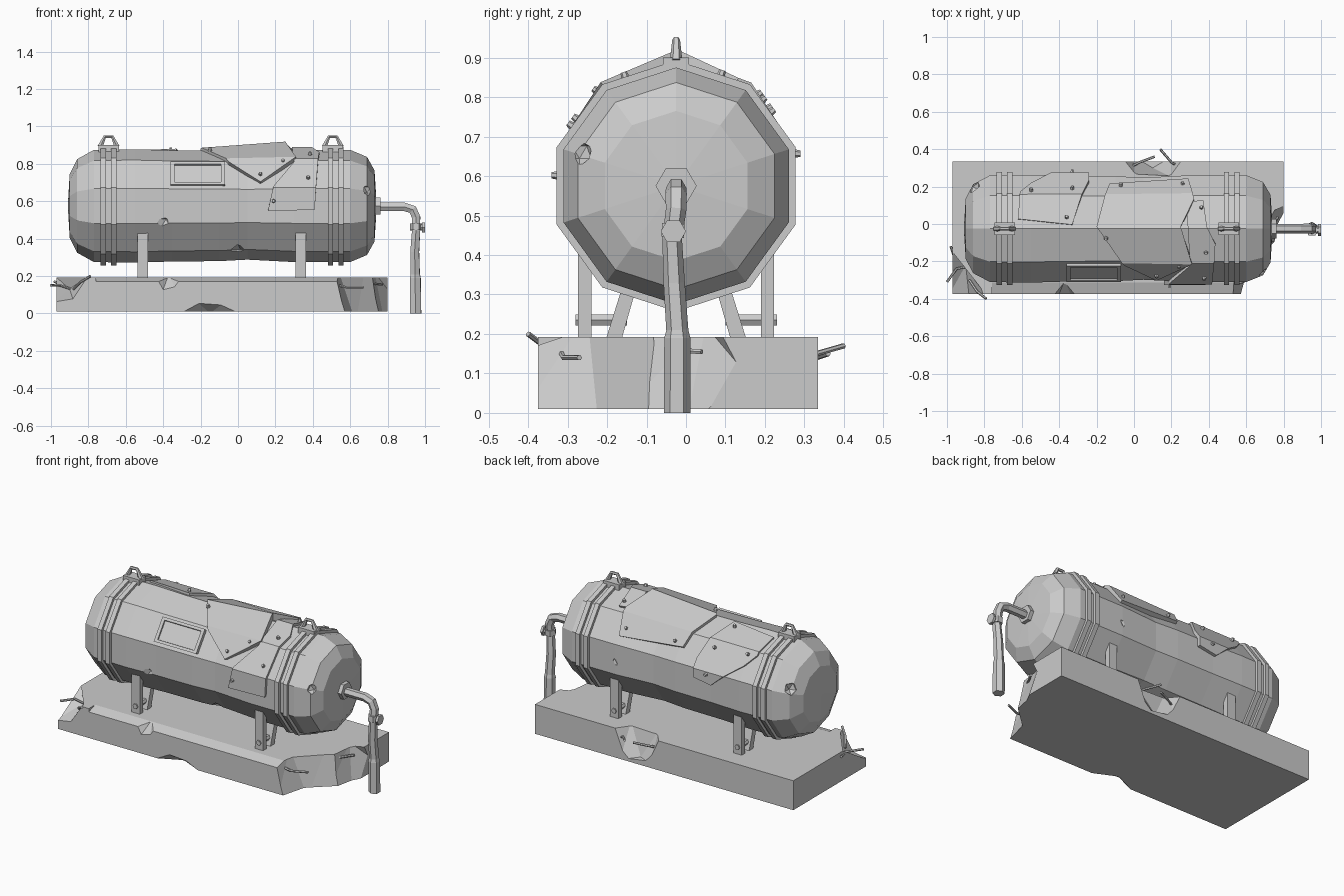
import bpy, bmesh
from math import sin, cos, radians
from mathutils import Vector, Matrix

if "Cube" in bpy.data.objects:
    bpy.data.objects.remove(bpy.data.objects["Cube"])

CY, CZ, R = -0.025, 0.575, 0.305   # tank axis and radius
grey = bpy.data.materials.new("plain grey")
grey.use_nodes = True
grey.diffuse_color = (0.6, 0.6, 0.6, 1)
grey.node_tree.nodes["Principled BSDF"].inputs["Base Color"].default_value = (0.6, 0.6, 0.6, 1)


def add(name, bm):
    bmesh.ops.recalc_face_normals(bm, faces=bm.faces[:])
    me = bpy.data.meshes.new(name)
    bm.to_mesh(me)
    bm.free()
    me.materials.append(grey)
    ob = bpy.data.objects.new(name, me)
    bpy.context.scene.collection.objects.link(ob)
    return ob


def hull(name, pts):
    bm = bmesh.new()
    for p in pts:
        bm.verts.new(p)
    res = bmesh.ops.convex_hull(bm, input=bm.verts[:])
    junk = {g for g in res["geom_interior"] + res["geom_unused"] if isinstance(g, bmesh.types.BMVert)}
    bmesh.ops.delete(bm, geom=list(junk), context='VERTS')
    return add(name, bm)


def bar(name, yz, x0, x1):
    return hull(name, [(x, y, z) for x in (x0, x1) for y, z in yz])


def bake(ob):
    dg = bpy.context.evaluated_depsgraph_get()
    me = bpy.data.meshes.new_from_object(ob.evaluated_get(dg))
    ob.modifiers.clear()
    ob.data = me


def cut(ob, cutters):
    for c in cutters:
        m = ob.modifiers.new("chip", 'BOOLEAN')
        m.operation, m.solver, m.object = 'DIFFERENCE', 'EXACT', c
    bake(ob)
    for c in cutters:
        bpy.data.objects.remove(c)


def lathe(name, profile, closed=False):
    """Ten-sided body of revolution from (x, radius) points."""
    bm = bmesh.new()
    vs = [bm.verts.new((x, CY, CZ + r)) for x, r in profile]
    pairs = list(zip(vs, vs[1:])) + ([(vs[-1], vs[0])] if closed else [])
    edges = [bm.edges.new(p) for p in pairs]
    bmesh.ops.spin(bm, geom=vs + edges, cent=(0, CY, CZ), axis=(1, 0, 0),
                   angle=radians(360), steps=10)
    bmesh.ops.remove_doubles(bm, verts=bm.verts[:], dist=0.0005)
    return add(name, bm)


def tube(name, pts, radii):
    cu = bpy.data.curves.new(name, 'CURVE')
    cu.dimensions, cu.bevel_depth, cu.bevel_resolution, cu.use_fill_caps = '3D', 1, 1, True
    sp = cu.splines.new('POLY')
    sp.points.add(len(pts) - 1)
    for i, p in enumerate(pts):
        sp.points[i].co = (*p, 1)
        sp.points[i].radius = radii[i] if isinstance(radii, list) else radii
    tmp = bpy.data.objects.new(name + "_path", cu)
    bpy.context.scene.collection.objects.link(tmp)
    me = bpy.data.meshes.new_from_object(tmp.evaluated_get(bpy.context.evaluated_depsgraph_get()))
    bpy.data.objects.remove(tmp)
    me.materials.clear()
    me.materials.append(grey)
    me.polygons.foreach_set("use_smooth", [False] * len(me.polygons))
    ob = bpy.data.objects.new(name, me)
    bpy.context.scene.collection.objects.link(ob)


def surf(x, a, r):
    """Point on the ten-sided shell at angle a (0 = back, 90 = top, 180 = front)."""
    d = (a + 18) % 36 - 18
    r *= cos(radians(18)) / cos(radians(d))
    return Vector((x, CY + r * cos(radians(a)), CZ + r * sin(radians(a))))


def patch(name, pts, r=R):
    """Plate folded over the shell from (x, angle, lift) points."""
    bm = bmesh.new()
    bm.faces.new([bm.verts.new((x, a / 100, lift)) for x, a, lift in pts])
    for k in range(-1, 6):
        bmesh.ops.bisect_plane(bm, geom=bm.verts[:] + bm.edges[:] + bm.faces[:], dist=1e-5,
                               plane_co=(0, (18 + 36 * k) / 100, 0), plane_no=(0, 1, 0))
    res = bmesh.ops.extrude_face_region(bm, geom=bm.faces[:], use_keep_orig=True)
    outer = {g for g in res["geom"] if isinstance(g, bmesh.types.BMVert)}
    for v in bm.verts:
        v.co = surf(v.co.x, v.co.y * 100, r + v.co.z if v in outer else r - 0.02)
    return add(name, bm)


def bolt(x, a, lift=0.016):
    bm = bmesh.new()
    n = radians(a - ((a + 18) % 36 - 18))
    rot = Vector((0, cos(n), sin(n))).to_track_quat('Z', 'Y').to_matrix().to_4x4()
    bmesh.ops.create_cone(bm, cap_ends=True, segments=6, radius1=0.012, radius2=0.008, depth=0.02,
                          matrix=Matrix.Translation(surf(x, a, R + lift)) @ rot)
    add("plate_bolt", bm)


def rock(p, r):
    bm = bmesh.new()
    bmesh.ops.create_icosphere(bm, subdivisions=1, radius=r, matrix=Matrix.Translation(p))
    return add("chip_cutter", bm)


# Tank shell with faceted end domes and a few dents
tank = lathe("tank_shell", [(-0.91, 0), (-0.9, 0.17), (-0.86, 0.25), (-0.77, 0.3), (-0.55, 0.303),
                            (-0.35, 0.297), (-0.1, 0.295), (0.05, 0.287), (0.3, 0.3), (0.6, 0.3),
                            (0.69, 0.262), (0.73, 0.19), (0.742, 0)])
cut(tank, [rock((0.7, -0.27, 0.66), 0.035), rock((-0.87, -0.25, 0.74), 0.035),
           rock((0.0, -0.21, 0.32), 0.05), rock((-0.4, -0.345, 0.48), 0.055),
           rock((0.3, 0.285, 0.56), 0.035), rock((-0.86, 0.2, 0.68), 0.04)])

# Paired straps and lifting lugs
for cx in (-0.692, 0.522):
    for dx in (-0.028, 0.028):
        a, b = cx + dx - 0.014, cx + dx + 0.014
        lathe("strap", [(a, 0.28), (a, 0.318), (b, 0.318), (b, 0.28)], True)
    lx = cx if cx < 0 else cx - 0.015
    bar("lug_base", [(CY + s * 0.033, z) for s in (-1, 1) for z in (0.85, 0.9)], lx - 0.055, lx + 0.055)
    tube("lifting_lug", [(lx - 0.046, CY, 0.89), (lx - 0.02, CY, 0.945), (lx + 0.02, CY, 0.945),
                         (lx + 0.046, CY, 0.89)], [0.016, 0.01, 0.01, 0.016])

# Riveted repair plates
patch("top_plate", [(-0.2, 88, 0.006), (-0.13, 36, 0.01), (0.29, 28, 0.012), (0.32, 60, 0.02),
                    (0.25, 88, 0.04), (0.31, 126, 0.02), (0.12, 155, 0.012), (-0.05, 130, 0.01)])
patch("side_plate", [(0.28, 62, 0.01), (0.37, 60, 0.01), (0.39, 88, 0.01), (0.435, 106, 0.01),
                     (0.41, 184, 0.01), (0.16, 185, 0.012), (0.19, 160, 0.01), (0.3, 130, 0.01)])
patch("rear_plate", [(-0.62, 80, 0.008), (-0.33, 86, 0.008), (-0.24, 30, 0.01), (-0.24, 8, 0.01),
                     (-0.36, 4, 0.01), (-0.55, 35, 0.01), (-0.61, 50, 0.008)])
for x, a in ((-0.07, 40), (0.26, 38), (-0.15, 100), (0.12, 146), (0.24, 130), (0.36, 68), (0.385, 115),
             (0.375, 150), (0.19, 175), (-0.33, 15), (-0.33, 45), (-0.55, 48), (-0.36, 78)):
    bolt(x, a)

# Framed label plate on the front
def strip(name, x0, x1, a0, a1, lift):
    patch(name, [(x0, a0, lift), (x1, a0, lift), (x1, a1, lift), (x0, a1, lift)])
strip("label_plate", -0.36, -0.07, 130, 158, 0.0)
for a in (130, 155):
    strip("label_frame_rail", -0.36, -0.07, a, a + 3, 0.01)
for x in (-0.36, -0.09):
    strip("label_frame_post", x, x + 0.02, 130, 158, 0.01)

# Support legs with braces and pins
for lx in (-0.51, 0.335):
    for s in (-1, 1):
        def yz(*pts):
            return [(CY + s * y, z) for y, z in pts]
        bar("leg_post", yz((0.215, 0.18), (0.248, 0.18), (0.248, 0.435), (0.215, 0.435)), lx - 0.028, lx + 0.028)
        bar("leg_brace", yz((0.18, 0.18), (0.14, 0.18), (0.1, 0.32), (0.13, 0.34)), lx - 0.028, lx + 0.028)
        tube("leg_pin", [(lx, CY + s * 0.125, 0.235), (lx, CY + s * 0.255, 0.235)], 0.016)

# Broken concrete slab
slab = hull("concrete_slab", [(x, y, z) for x in (-0.97, 0.8) for y in (-0.375, 0.335) for z in (0.01, 0.192)])
corner = hull("corner_cutter", [(0.57, -0.45, -0.05), (0.63, -0.22, -0.05), (0.85, -0.02, -0.05),
                                (0.95, -0.45, -0.05), (0.5, -0.45, 0.25), (0.53, -0.25, 0.25),
                                (0.68, -0.1, 0.25), (0.85, -0.05, 0.25), (0.95, -0.45, 0.25)])
corner2 = hull("corner_cutter", [(0.74, -0.2, -0.03), (0.78, 0.0, -0.03), (0.83, 0.06, -0.03),
                                 (0.95, -0.2, -0.03), (0.7, -0.16, 0.25), (0.73, 0.05, 0.22),
                                 (0.83, 0.16, 0.09), (0.84, 0.08, 0.25), (0.95, -0.15, 0.25)])
notch = hull("notch_cutter", [(-0.08, 0.36, 0.22), (0.0, 0.26, 0.22), (0.2, 0.25, 0.22), (0.28, 0.36, 0.22),
                              (0.0, 0.36, 0.05), (0.2, 0.36, 0.02), (0.1, 0.3, 0.04)])
chip = hull("chip_cutter", [(-0.47, -0.4, 0.21), (-0.26, -0.4, 0.21), (-0.37, -0.3, 0.21),
                            (-0.41, -0.4, 0.1), (-0.33, -0.4, 0.12)])
under = hull("under_cutter", [(-0.34, -0.39, 0), (-0.22, -0.39, 0.065), (-0.08, -0.39, 0.055),
                              (0.04, -0.39, 0), (-0.15, -0.3, 0)])
left = hull("edge_cutter", [(-1.0, -0.4, 0.05), (-1.0, -0.12, 0.22), (-0.78, -0.4, 0.22),
                            (-0.88, -0.4, 0.07), (-0.9, -0.22, 0.13), (-1.0, -0.4, 0.25)])
edge = bar("edge_cutter", [(-0.39, 0.166), (-0.31, 0.193), (-0.31, 0.25), (-0.39, 0.25)], -0.76, 0.6)
cut(slab, [corner, corner2, notch, chip, under, left, edge])

# Bent reinforcing rods
for pts in ([(-0.86, -0.22, 0.12), (-0.95, -0.24, 0.15), (-1.0, -0.31, 0.15)],
            [(-0.88, -0.3, 0.13), (-0.84, -0.36, 0.17), (-0.79, -0.4, 0.2)],
            [(-0.9, -0.2, 0.14), (-0.96, -0.18, 0.16), (-0.98, -0.12, 0.17)],
            [(-0.05, 0.29, 0.13), (0.03, 0.33, 0.14), (0.11, 0.36, 0.15)],
            [(0.25, 0.3, 0.12), (0.2, 0.33, 0.15), (0.14, 0.4, 0.17)],
            [(0.5, -0.32, 0.16), (0.58, -0.31, 0.14), (0.67, -0.27, 0.14)],
            [(0.55, -0.15, 0.06), (0.65, -0.14, 0.06), (0.7, -0.11, 0.065)],
            [(0.66, -0.09, 0.15), (0.72, -0.05, 0.16), (0.77, 0.04, 0.155)]):
    tube("reinforcing_rod", pts, 0.007)

# Outlet nut, bent drain pipe, collar and valve
tube("outlet_nut", [(0.72, CY, 0.575), (0.762, CY, 0.575)], 0.052)
tube("drain_pipe", [(0.74, CY, 0.57), (0.89, CY, 0.57), (0.935, CY, 0.555), (0.952, CY, 0.515),
                    (0.952, -0.035, 0.44), (0.945, -0.03, 0.33), (0.948, -0.022, 0.21),
                    (0.948, -0.022, 0.19), (0.95, -0.022, 0.0)],
     [0.026, 0.026, 0.027, 0.026, 0.025, 0.027, 0.028, 0.033, 0.034])
tube("pipe_collar", [(0.952, -0.032, 0.48), (0.952, -0.034, 0.445)], 0.033)
tube("valve_stem", [(0.93, -0.032, 0.46), (0.99, -0.032, 0.46)], 0.018)
tube("valve_cap", [(0.985, -0.032, 0.46), (1.0, -0.032, 0.46)], 0.032)
